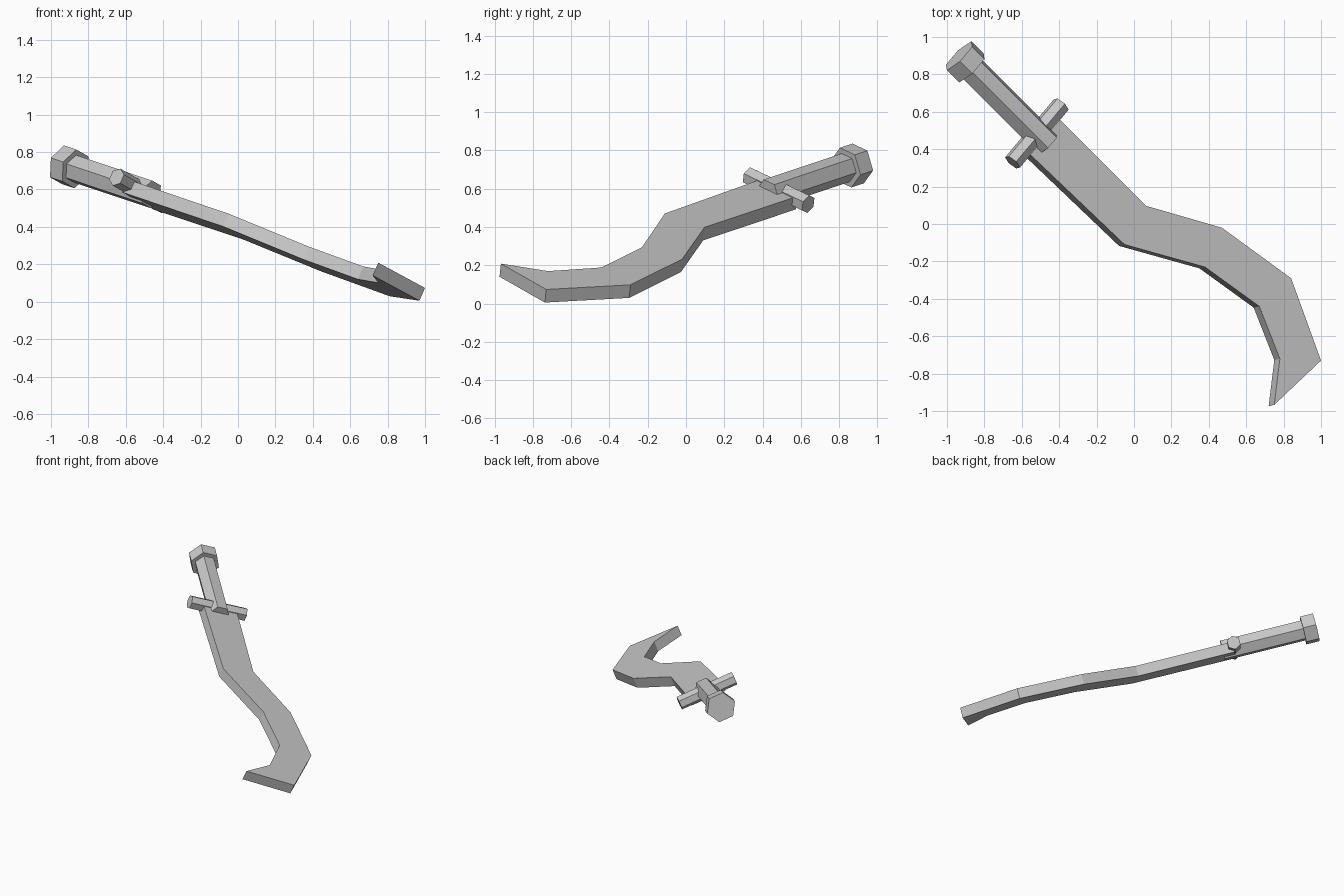
import bpy, bmesh
from math import cos, sin, radians
from mathutils import Vector

cube = bpy.data.objects.get("Cube")
if cube:
    bpy.data.objects.remove(cube)

# One plain grey metal
metal = bpy.data.materials.new("grey metal")
metal.use_nodes = True
grey = (0.58, 0.58, 0.58, 1)
metal.diffuse_color = grey
metal.node_tree.nodes["Principled BSDF"].inputs["Base Color"].default_value = grey

# The sword lies in a tilted plane: normal, handle direction, width direction
SLOPE_X, SLOPE_Y, HEIGHT = -0.44, -0.105, 0.437
normal = Vector((-SLOPE_X, -SLOPE_Y, 1)).normalized()
along = Vector((-1, 1, SLOPE_Y - SLOPE_X)).normalized()
across = along.cross(normal).normalized()


def on_plane(x, y):
    return Vector((x, y, HEIGHT + SLOPE_X * x + SLOPE_Y * y))


def axis_point(q, p=-0.018, sink=0.02):
    """Point on the handle axis, q from the origin towards the pommel."""
    return on_plane((p - q) * 0.7071, (p + q) * 0.7071) - normal * sink


def prism(name, ring, depth):
    """Extrude a flat ring of points along depth."""
    bm = bmesh.new()
    base = bm.faces.new([bm.verts.new(v) for v in ring])
    moved = bmesh.ops.extrude_face_region(bm, geom=[base], use_keep_orig=True)
    verts = [g for g in moved["geom"] if isinstance(g, bmesh.types.BMVert)]
    bmesh.ops.translate(bm, verts=verts, vec=depth)
    bmesh.ops.recalc_face_normals(bm, faces=bm.faces[:])
    mesh = bpy.data.meshes.new(name)
    bm.to_mesh(mesh)
    bm.free()
    mesh.materials.append(metal)
    bpy.context.collection.objects.link(bpy.data.objects.new(name, mesh))


def hex_bar(name, start, end, radius, corner, side):
    """Six-sided bar with one corner pointing along the corner direction."""
    ring = [start + radius * (corner * cos(radians(a)) + side * sin(radians(a)))
            for a in range(0, 360, 60)]
    prism(name, ring, end - start)


# Curved blade: inner edge to the tip, then back along the outer edge
inner = [(-0.59, 0.405), (-0.05, -0.11), (0.38, -0.23), (0.67, -0.44), (0.78, -0.72)]
tip = [(0.75, -0.967)]
outer = [(1.0, -0.73), (0.84, -0.29), (0.47, -0.02), (0.065, 0.097), (-0.42, 0.582)]
prism("blade", [on_plane(x, y) for x, y in inner + tip + outer], normal * -0.075)

# Handle and pommel share one axis
hex_bar("handle", axis_point(0.625), axis_point(1.22), 0.077, across, normal)
hex_bar("pommel", axis_point(1.2), axis_point(1.293), 0.108, across, normal)

# Crossguard
middle = axis_point(0.705)
hex_bar("crossguard", middle - across * 0.215, middle + across * 0.215, 0.05, normal, along)
